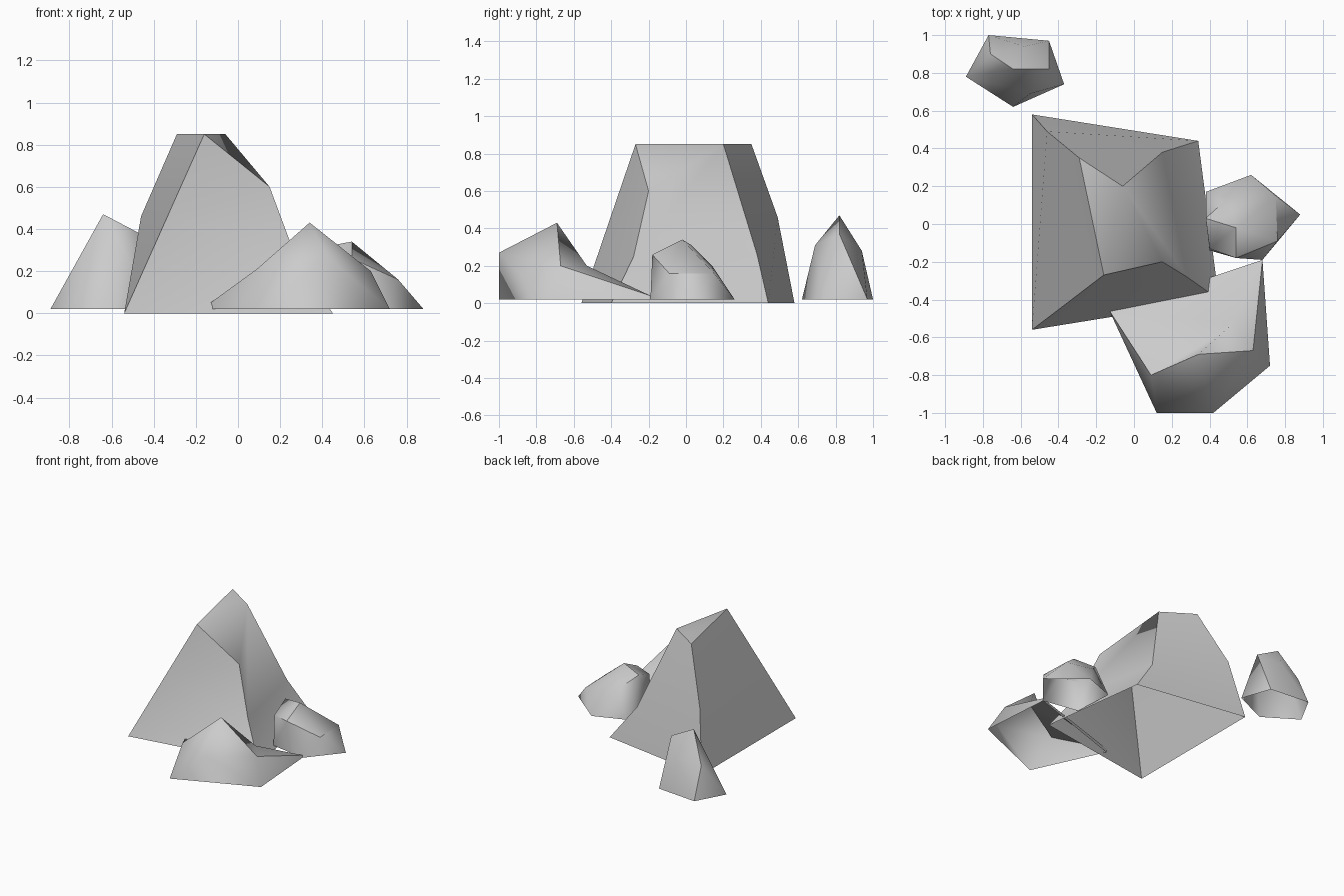
import bpy
import bmesh
import math

cube = bpy.data.objects.get("Cube")
if cube:
    bpy.data.objects.remove(cube, do_unlink=True)

# Single stone colour shared by every rock
GREY = (0.6, 0.6, 0.6, 1.0)
stone = bpy.data.materials.new("stone_grey")
stone.use_nodes = True
stone.diffuse_color = GREY
shader = stone.node_tree.nodes["Principled BSDF"]
shader.inputs["Base Color"].default_value = GREY
shader.inputs["Roughness"].default_value = 0.9


def lettered(points):
    return {chr(ord("a") + index): point for index, point in enumerate(points)}


def make_rock(name, corners, faces="", ridges="", smooth_angle=180):
    """Faces and sharp ridges are words over the corner letters.
    Without faces the rock is a convex hull. The underside stays open."""
    bm = bmesh.new()
    verts = {key: bm.verts.new(point) for key, point in corners.items()}
    for word in faces.split():
        bm.faces.new([verts[letter] for letter in word])
    if not faces:
        bmesh.ops.convex_hull(bm, input=bm.verts[:])
    bmesh.ops.recalc_face_normals(bm, faces=bm.faces[:])
    floor = min(v.co.z for v in bm.verts) + 0.001
    underside = [f for f in bm.faces if all(v.co.z < floor for v in f.verts)]
    bmesh.ops.delete(bm, geom=underside, context="FACES")
    for path in ridges.split():
        for start, end in zip(path, path[1:]):
            edge = bm.edges.get((verts[start], verts[end]))
            if edge:
                edge.smooth = False
    mesh = bpy.data.meshes.new(name)
    bm.to_mesh(mesh)
    bm.free()
    mesh.materials.append(stone)
    rock = bpy.data.objects.new(name, mesh)
    bpy.context.collection.objects.link(rock)
    bpy.ops.object.select_all(action="DESELECT")
    rock.select_set(True)
    bpy.context.view_layer.objects.active = rock
    bpy.ops.object.shade_smooth_by_angle(
        angle=math.radians(smooth_angle), keep_sharp_edges=True)


# Tall central rock: four-cornered foot, bent ridges, triangular flat top
make_rock(
    "main_rock",
    lettered([
        (-.54, -.56, 0), (.45, -.4, 0), (.34, .44, 0), (-.54, .58, 0),
        (-.33, -.4, .47), (-.46, .49, .46),
        (-.16, -.27, .85), (-.29, .35, .85), (-.06, .2, .85),
        (.15, -.2, .6), (.28, -.28, .25), (.15, .38, .26),
    ]),
    faces="adc acb aefd eghf gih abk ake ekj ejg bcl blk kli kij jig cdfl lfhi",
    smooth_angle=42,
)

# Low front rock: sharp brow with a hollow slope running back to a thin tip
make_rock(
    "front_rock",
    {
        "a": (-.13, -.46, .02), "d": (.12, -1, .02),
        "e": (.72, -.75, .02), "t": (.68, -.19, .02),
        "A": (-.13, -.46, .05), "T": (.68, -.19, .04),
        "B": (.09, -.8, .21), "F": (.42, -1, .27),
        "P": (.34, -.69, .43), "C": (.63, -.67, .2), "V": (.52, -.53, .2),
    },
    faces="atTA adBA dFB BFP FCP FeC deF etTC ABV BPV PCV CTV AVT",
    ridges="ABPCTA Aa Tt",
)

# Small rock beside the main one, with a chipped corner
make_rock(
    "side_rock",
    lettered([
        (.38, .17, .02), (.62, .26, .02), (.88, .05, .02),
        (.68, -.19, .02), (.4, -.14, .02),
        (.54, -.02, .34), (.54, -.18, .26), (.4, -.13, .25),
        (.38, .03, .31), (.75, .15, .16), (.76, -.09, .16), (.5, .14, .2),
    ]),
    ridges="lifgkj gh",
)

# Separate pointed rock behind
make_rock(
    "back_rock",
    lettered([
        (-.89, .78, .02), (-.64, .62, .02), (-.37, .74, .02),
        (-.45, .97, .02), (-.77, 1, .02),
        (-.64, .82, .47), (-.45, .82, .37), (-.76, .9, .25),
        (-.58, .94, .28), (-.55, .69, .31),
    ]),
    ridges="ehfgd",
)
